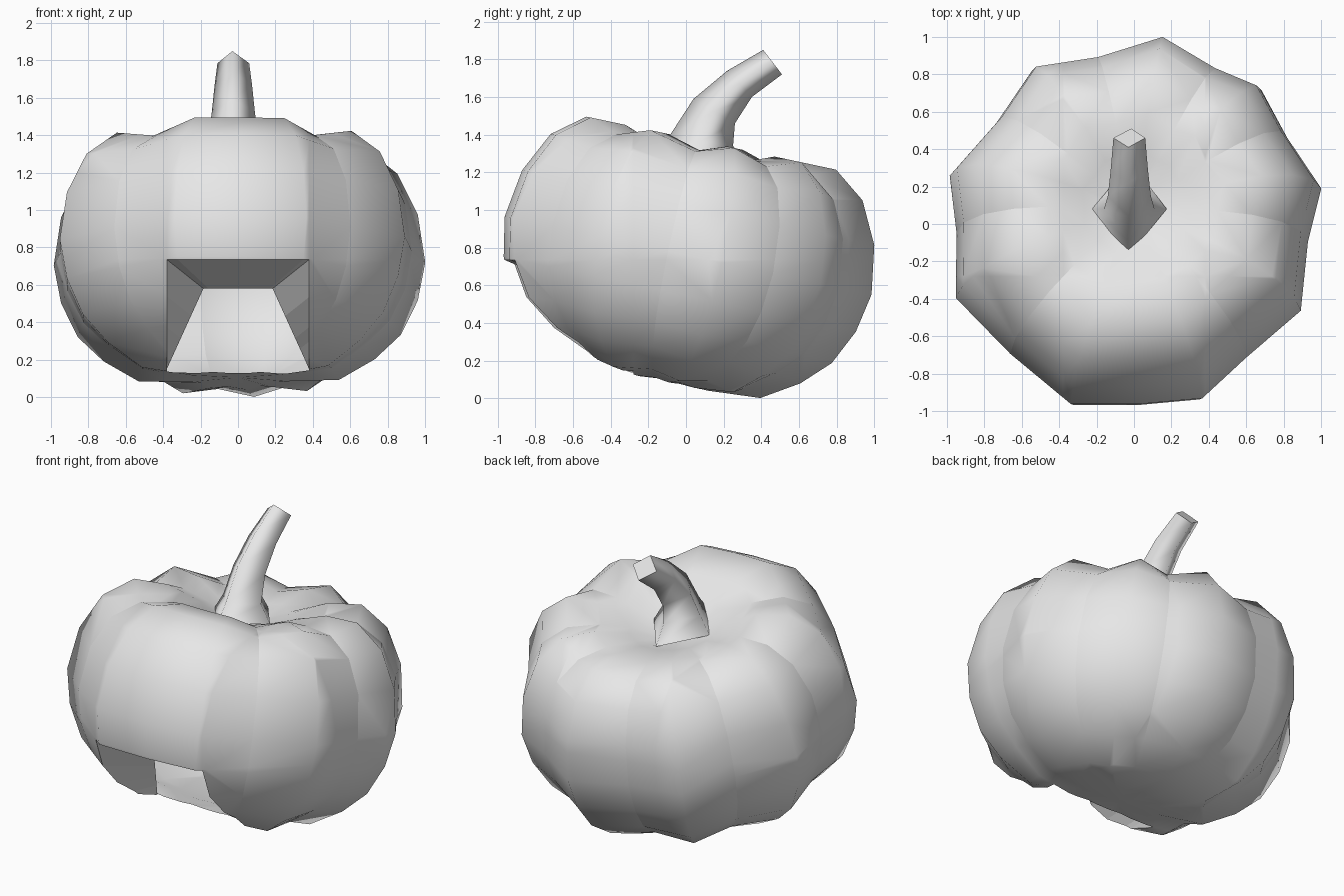
import bpy, bmesh
from math import radians, cos, sin
from mathutils import Vector

cube = bpy.data.objects.get("Cube")
if cube:
    bpy.data.objects.remove(cube, do_unlink=True)

grey = bpy.data.materials.new("plain grey")
grey.use_nodes = True
grey.diffuse_color = (0.8, 0.8, 0.8, 1)
grey.node_tree.nodes["Principled BSDF"].inputs["Base Color"].default_value = (0.8, 0.8, 0.8, 1)


def finish(bm, name):
    mesh = bpy.data.meshes.new(name)
    bm.to_mesh(mesh)
    bm.free()
    mesh.materials.append(grey)
    obj = bpy.data.objects.new(name, mesh)
    bpy.context.scene.collection.objects.link(obj)
    return obj


def bridge(bm, low, high):
    n = len(low)
    for i in range(n):
        j = (i + 1) % n
        bm.faces.new((low[i], low[j], high[j], high[i])).smooth = True


# Gourd body: uneven lobes (angle, radius), ridges and grooves in turn
COLUMNS = [(11, 1.02), (30, .945), (47, 1.0), (61.5, .945), (81, 1.02), (102.5, .915),
           (123, 1.0), (143, .92), (165, 1.02), (183, .95), (203, 1.035), (227, .97),
           (251, 1.04), (271, .985), (291, 1.02), (309.5, .945), (332, 1.01), (354, .935)]
FRONT_MIDDLE = 13
# Profile from underside to the dip round the stem: radius, height, groove shift
PROFILE = [(.26, -.68, .01), (.54, -.66, .03), (.73, -.54, .03), (.87, -.4, .02),
           (.96, -.21, 0), (1, 0, 0), (.96, .26, 0), (.85, .48, -.03),
           (.68, .61, -.06), (.48, .61, -.05), (.28, .54, -.02), (.13, .47, 0)]
TILT = radians(12)


def place(x, u, w):
    return Vector((x, u * cos(TILT) + w * sin(TILT), .76 + w * cos(TILT) - u * sin(TILT)))


def is_groove(i):
    return i % 2 == 1 and i != FRONT_MIDDLE


bm = bmesh.new()
rings = []
for radius, height, shift in PROFILE:
    ring = []
    for i, (angle, reach) in enumerate(COLUMNS):
        a, r = radians(angle), radius * reach
        w = height + (shift if is_groove(i) else 0)
        ring.append(bm.verts.new(place(r * cos(a), r * sin(a), w)))
    rings.append(ring)
for low, high in zip(rings, rings[1:]):
    bridge(bm, low, high)
for ring, height in ((rings[0], -.67), (rings[-1], .46)):
    tip = bm.verts.new(place(0, 0, height))
    for i in range(len(ring)):
        bm.faces.new((ring[i - 1], ring[i], tip)).smooth = True
bmesh.ops.recalc_face_normals(bm, faces=bm.faces)

# Crisp creases along the grooves
for i in range(len(COLUMNS)):
    if is_groove(i):
        for low, high in zip(rings[2:-3], rings[3:-2]):
            bm.edges.get((low[i], high[i])).smooth = False

# Doorway cut through the hollow shell
HALF, TOP, BACK = .38, .735, -.28
for point, normal in (((HALF, 0, 0), (1, 0, 0)), ((-HALF, 0, 0), (1, 0, 0)),
                      ((0, 0, TOP), (0, 0, 1)), ((0, BACK, 0), (0, 1, 0))):
    geom = bm.verts[:] + bm.edges[:] + bm.faces[:]
    bmesh.ops.bisect_plane(bm, geom=geom, plane_co=point, plane_no=normal, dist=.0001)
hole = []
for f in bm.faces:
    c = f.calc_center_median()
    if abs(c.x) < HALF and c.y < BACK and c.z < TOP:
        hole.append(f)
bmesh.ops.delete(bm, geom=hole, context='FACES')

# Door frame: the jambs and ceiling run inward from the cut edge
def inner(p):
    t = min(max((TOP - p.z) / .6, 0), 1)
    side = p.x / HALF
    start, end = Vector((.185 * side, -.6, .58)), Vector((.385 * side, -.28, .14))
    return start.lerp(end, t)


frame = bmesh.new()
for e in bm.edges:
    a, b = (v.co.copy() for v in e.verts)
    if e.is_boundary and not (abs(a.y - BACK) < .001 and abs(b.y - BACK) < .001):
        f = frame.faces.new([frame.verts.new(p) for p in (a, b, inner(b), inner(a))])
        f.normal_update()
        if f.normal.dot(Vector((0, -.75, .4)) - f.calc_center_median()) < 0:
            f.normal_flip()
bmesh.ops.remove_doubles(frame, verts=frame.verts, dist=.001)
finish(bm, "gourd_body")
finish(frame, "door_frame")

# Stem: four-sided, bending backwards; front y, z, back y, z, half width
STEM = [(-.17, 1.29, .33, 1.22, .2), (-.09, 1.39, .25, 1.34, .135),
        (.04, 1.59, .26, 1.46, .115), (.22, 1.74, .35, 1.6, .1),
        (.41, 1.85, .51, 1.72, .085)]
bm = bmesh.new()
sections = []
for fy, fz, by, bz, half in STEM:
    my, mz = (fy + by) / 2, (fz + bz) / 2
    corners = ((-.03, fy, fz), (half - .025, my, mz), (-.015, by, bz), (-half - .025, my, mz))
    sections.append([bm.verts.new(c) for c in corners])
for low, high in zip(sections, sections[1:]):
    bridge(bm, low, high)
cap = bm.faces.new(sections[-1])
for e in cap.edges:
    e.smooth = False
bmesh.ops.recalc_face_normals(bm, faces=bm.faces)
if cap.normal.z < 0:
    bmesh.ops.reverse_faces(bm, faces=bm.faces)
finish(bm, "stem")
